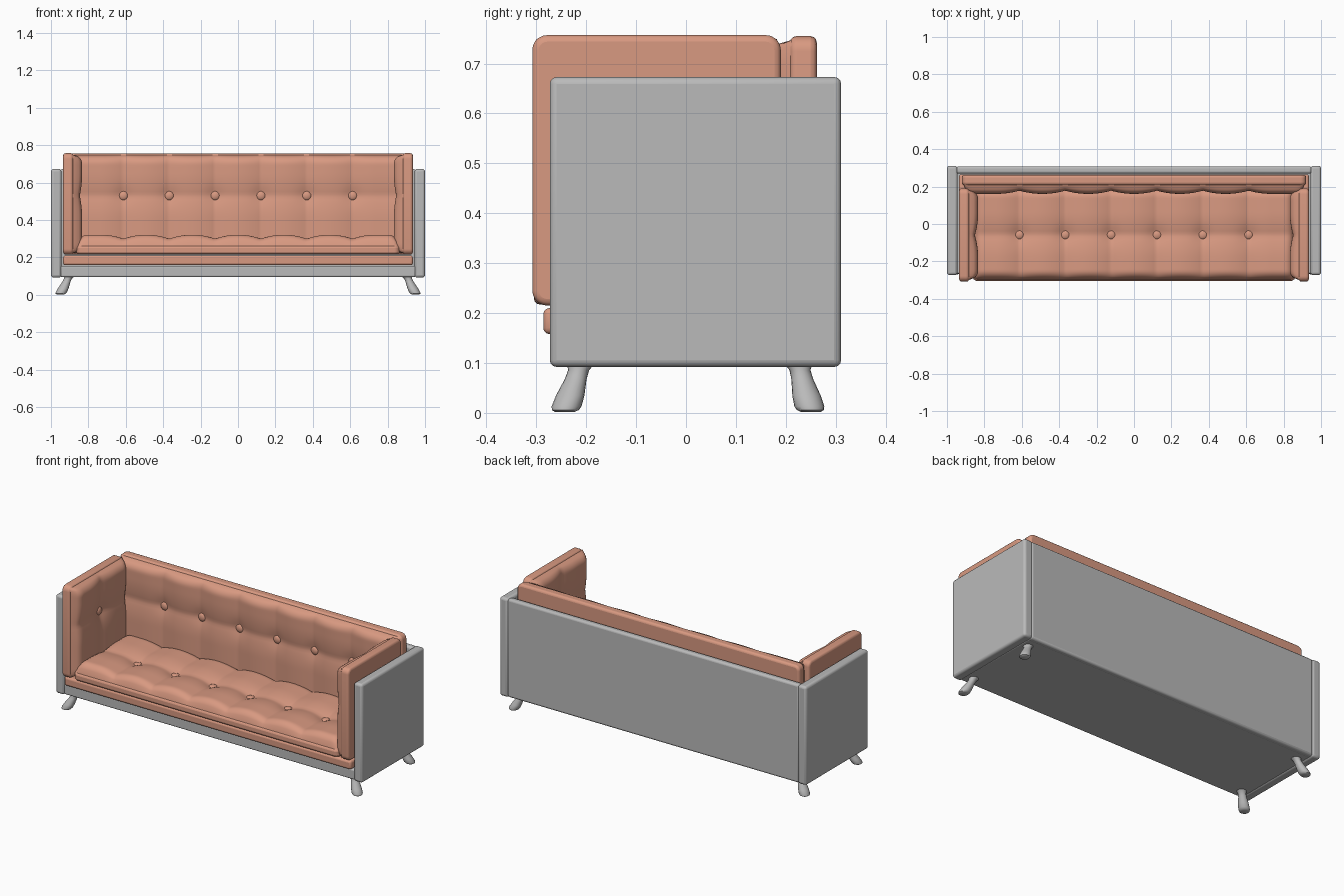
import bpy, bmesh, math
from mathutils import Matrix, Vector

if "Cube" in bpy.data.objects:
    bpy.data.objects.remove(bpy.data.objects["Cube"])


def material(name, rgb):
    m = bpy.data.materials.new(name)
    m.diffuse_color = (*rgb, 1)
    m.use_nodes = True
    m.node_tree.nodes["Principled BSDF"].inputs["Base Color"].default_value = m.diffuse_color
    return m


GREY = material("grey frame", (0.49, 0.49, 0.49))
SALMON = material("salmon upholstery", (0.69, 0.32, 0.22))


def finish(bm, name, mat, matrix=None, bevel=0, angle=40):
    if matrix:
        bm.transform(matrix)
    me = bpy.data.meshes.new(name)
    bm.to_mesh(me)
    bm.free()
    me.materials.append(mat)
    ob = bpy.data.objects.new(name, me)
    bpy.context.collection.objects.link(ob)
    if bevel:
        mod = ob.modifiers.new("soft edges", 'BEVEL')
        mod.width = bevel
        mod.segments = 3
        mod.limit_method = 'ANGLE'
        mod.angle_limit = math.radians(40)
    bpy.ops.object.select_all(action='DESELECT')
    ob.select_set(True)
    bpy.context.view_layer.objects.active = ob
    bpy.ops.object.shade_smooth_by_angle(angle=math.radians(angle))
    return ob


def box(name, mat, lo, hi, bevel, matrix=None, corner=0):
    """Box between two corners, optionally with rounded corners around local z."""
    lo, hi = Vector(lo), Vector(hi)
    bm = bmesh.new()
    bmesh.ops.create_cube(bm, size=1)
    for v in bm.verts:
        v.co = Vector([(a + b) / 2 + c * (b - a) for a, b, c in zip(lo, hi, v.co)])
    if corner:
        edges = [e for e in bm.edges
                 if abs(e.verts[0].co.z - e.verts[1].co.z) > 1e-5]
        bmesh.ops.bevel(bm, geom=edges, offset=corner, segments=5,
                        profile=0.5, affect='EDGES')
    return finish(bm, name, mat, matrix, bevel)


def tufted_cushion(name, axes, u, v, w, puff, columns, row, inset=0.008):
    """Rounded slab plus a buttoned, puffed panel; axes are local u, v, w."""
    matrix = Matrix(axes).transposed().to_4x4()
    box(name + "_base", SALMON, (u[0], v[0], w[0]), (u[1], v[1], w[1]),
        0.013, matrix, 0.03)
    u0, u1, v0, v1 = u[0] + inset, u[1] - inset, v[0] + inset, v[1] - inset

    def rise(d):
        return math.sqrt(max(0, 1 - (1 - min(d / 0.05, 1)) ** 2))

    def swell(d):
        return math.sin(min(d / 0.122, 1) * math.pi / 2) ** 0.8

    def height(a, b):
        edge = rise(min(a - u0, u1 - a)) * rise(min(b - v0, v1 - b))
        da, db = min(abs(a - c) for c in columns), abs(b - row)
        dip = 0.12 * math.exp(-(da * da + db * db) / 0.002)
        return puff * edge * (0.38 + 0.36 * swell(da) + 0.26 * swell(db) - dip)

    # puffed panel
    nu, nv = round((u1 - u0) / 0.0123), round((v1 - v0) / 0.0123)
    bm = bmesh.new()
    rows = []
    for j in range(nv + 1):
        line = []
        for i in range(nu + 1):
            # cosine blend packs points towards the rounded rim
            s, t = i / nu, j / nv
            t = 0.6 * t + 0.4 * (0.5 - 0.5 * math.cos(math.pi * t))
            a, b = u0 + (u1 - u0) * s, v0 + (v1 - v0) * t
            line.append(bm.verts.new((a, b, w[1] - 0.003 + height(a, b))))
        rows.append(line)
    for j in range(nv):
        for i in range(nu):
            bm.faces.new((rows[j][i], rows[j][i + 1],
                          rows[j + 1][i + 1], rows[j + 1][i]))
    finish(bm, name + "_panel", SALMON, matrix, angle=50)

    # buttons
    bm = bmesh.new()
    for c in columns:
        place = Matrix.Translation((c, row, w[1] + height(c, row) + 0.002))
        bmesh.ops.create_uvsphere(bm, u_segments=20, v_segments=10, radius=0.025,
                                  matrix=place @ Matrix.Diagonal((1, 1, 0.5, 1)))
    finish(bm, name + "_buttons", SALMON, matrix)


def leg(name, top, foot):
    """Splayed leg lofted from rings that widen towards a rounded foot."""
    bm = bmesh.new()
    profile = [(0, 0.020), (0.04, 0.027), (0.12, 0.030), (0.35, 0.0285),
               (0.7, 0.022), (0.9, 0.021), (1.0, 0.026), (1.1, 0.03)]
    n, rings = 20, []
    for t, r in profile:
        c = Vector(foot).lerp(Vector(top), t)
        rings.append([bm.verts.new(c + Vector((r * math.cos(k * math.tau / n),
                                               r * math.sin(k * math.tau / n), 0)))
                      for k in range(n)])
    for lower, upper in zip(rings, rings[1:]):
        for k in range(n):
            bm.faces.new((lower[k], lower[(k + 1) % n], upper[(k + 1) % n], upper[k]))
    bm.faces.new(rings[0][::-1])
    bm.faces.new(rings[-1])
    finish(bm, name, GREY)


# frame
box("base_frame", GREY, (-0.95, -0.265, 0.095), (0.95, 0.30, 0.155), 0.008)
box("back_frame", GREY, (-0.95, 0.27, 0.094), (0.95, 0.308, 0.672), 0.012)
for side, s in (("left", -1), ("right", 1)):
    xs = sorted((s * 0.944, s * 1.0))
    box(side + "_arm_frame", GREY, (xs[0], -0.273, 0.092), (xs[1], 0.311, 0.673), 0.014)
    leg(side + "_front_leg", (s * 0.905, -0.212, 0.095), (s * 0.95, -0.243, 0.002))
    leg(side + "_back_leg", (s * 0.905, 0.226, 0.095), (s * 0.95, 0.25, 0.002))

# seat
columns = [-0.6125 + 0.245 * i for i in range(6)]
box("seat_pad", SALMON, (-0.935, -0.286, 0.158), (0.935, 0.265, 0.210), 0.012)
tufted_cushion("seat", ((1, 0, 0), (0, 1, 0), (0, 0, 1)),
               (-0.865, 0.865), (-0.305, 0.20), (0.217, 0.262), 0.062, columns, -0.058)

# back cushion, facing the front
tufted_cushion("back_cushion", ((1, 0, 0), (0, 0, 1), (0, -1, 0)),
               (-0.92, 0.92), (0.215, 0.755), (-0.262, -0.208), 0.05, columns, 0.53)

# arm cushions, facing inwards
tufted_cushion("right_arm_cushion", ((0, -1, 0), (0, 0, 1), (-1, 0, 0)),
               (-0.19, 0.308), (0.215, 0.757), (-0.935, -0.882), 0.052, [0.06], 0.53)
tufted_cushion("left_arm_cushion", ((0, 1, 0), (0, 0, 1), (1, 0, 0)),
               (-0.308, 0.19), (0.215, 0.757), (-0.935, -0.882), 0.052, [-0.06], 0.53)
